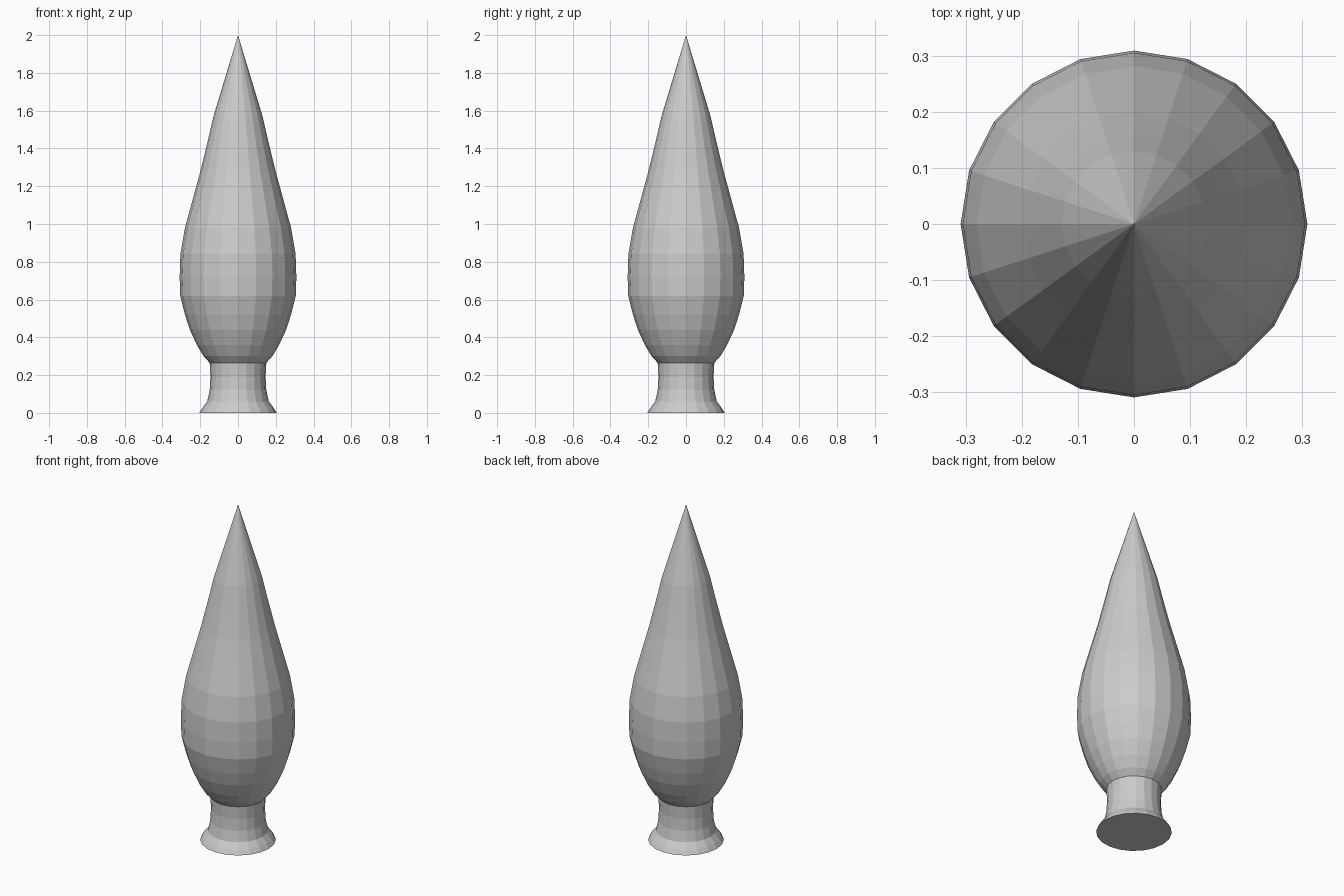
import bpy, bmesh
from math import cos, sin, tau

if "Cube" in bpy.data.objects:
    bpy.data.objects.remove(bpy.data.objects["Cube"])

SIDES = 20


def lathe(name, profile):
    """Turn (radius, z) points around z; radius 0 makes a tip, open ends are capped."""
    bm = bmesh.new()
    rings = []
    for r, z in profile:
        n = SIDES if r > 0 else 1
        rings.append([bm.verts.new((r * cos(tau * i / SIDES), r * sin(tau * i / SIDES), z))
                      for i in range(n)])
    for a, b in zip(rings, rings[1:]):
        for i in range(SIDES):
            j = (i + 1) % SIDES
            if len(b) == 1:
                bm.faces.new((a[i], a[j], b[0]))
            else:
                bm.faces.new((a[i], a[j], b[j], b[i]))
    bm.faces.new(rings[0][::-1])
    if len(rings[-1]) > 1:
        bm.faces.new(rings[-1])
    mesh = bpy.data.meshes.new(name)
    bm.to_mesh(mesh)
    bm.free()
    obj = bpy.data.objects.new(name, mesh)
    bpy.context.collection.objects.link(obj)
    return obj


# Flared trunk
lathe("trunk", [(0.205, 0), (0.19, 0.025), (0.163, 0.06), (0.15, 0.12),
                (0.146, 0.19), (0.15, 0.265)])

# Teardrop foliage
lathe("foliage", [(0.15, 0.265), (0.182, 0.30), (0.218, 0.36), (0.255, 0.44),
                  (0.281, 0.52), (0.306, 0.62), (0.309, 0.72), (0.305, 0.84),
                  (0.281, 0.98), (0.24, 1.13), (0.199, 1.28), (0.16, 1.44),
                  (0.13, 1.57), (0, 2.0)])
